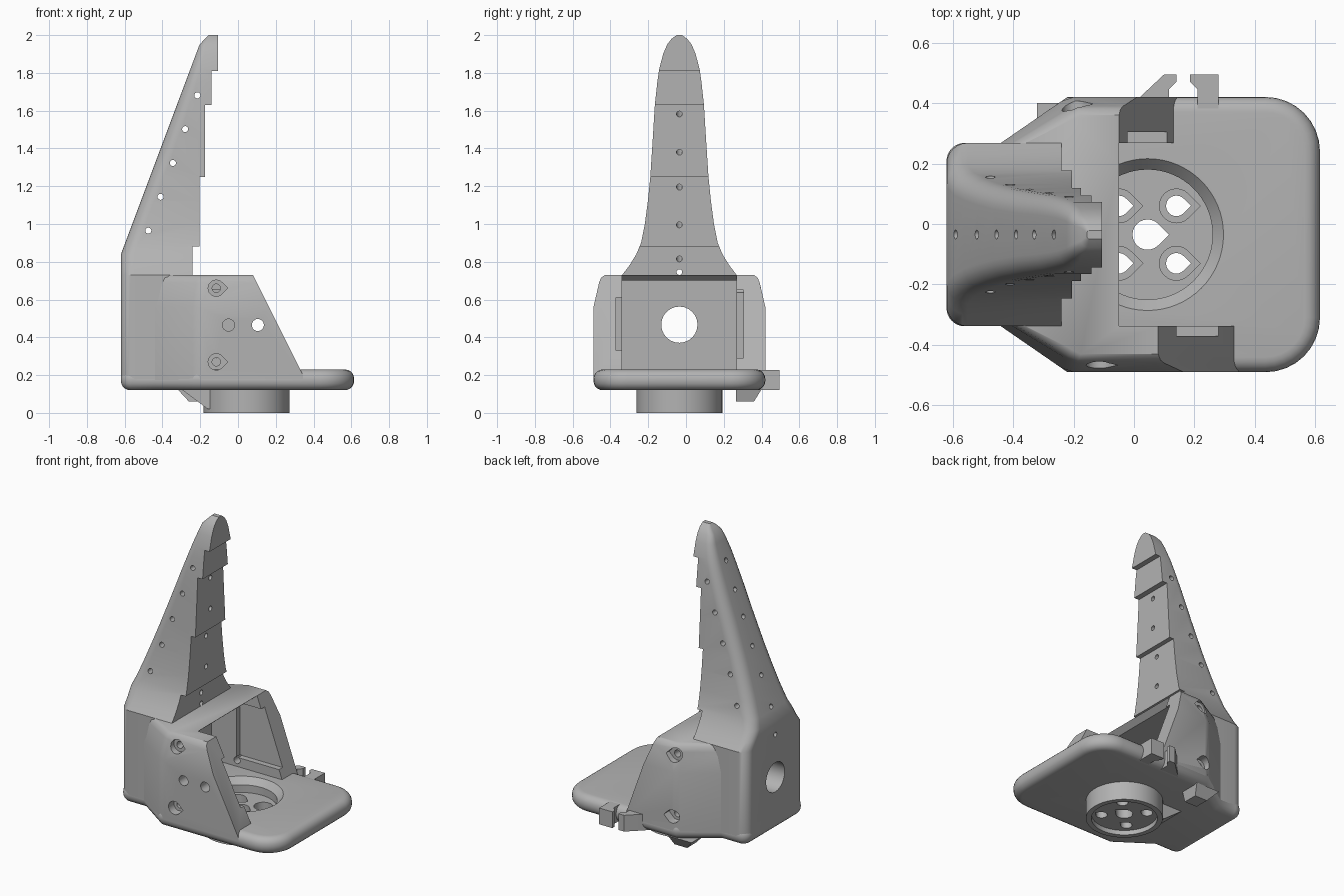
import bpy, bmesh
from math import pi, cos, sin
from mathutils import Vector, Matrix

if "Cube" in bpy.data.objects:
    bpy.data.objects.remove(bpy.data.objects["Cube"])

YC = -0.035  # symmetry plane of the bracket
grey = bpy.data.materials.new("grey plastic")
grey.use_nodes = True
grey.diffuse_color = (0.45, 0.45, 0.45, 1)
grey.node_tree.nodes["Principled BSDF"].inputs["Base Color"].default_value = (0.45, 0.45, 0.45, 1)


def finish(bm, name):
    bmesh.ops.recalc_face_normals(bm, faces=bm.faces[:])
    mesh = bpy.data.meshes.new(name)
    bm.to_mesh(mesh)
    bm.free()
    mesh.materials.append(grey)
    ob = bpy.data.objects.new(name, mesh)
    bpy.context.collection.objects.link(ob)
    return ob


def loft(name, rings):
    bm = bmesh.new()
    rows = [[bm.verts.new(p) for p in ring] for ring in rings]
    n = len(rows[0])
    for a, b in zip(rows, rows[1:]):
        for i in range(n):
            j = (i + 1) % n
            bm.faces.new((a[i], a[j], b[j], b[i]))
    bm.faces.new(rows[0][::-1])
    bm.faces.new(rows[-1])
    return finish(bm, name)


def prism(name, pts, axis, lo, hi):
    place = {"x": lambda u, v, t: (t, u, v),
             "y": lambda u, v, t: (u, t, v),
             "z": lambda u, v, t: (u, v, t)}[axis]
    return loft(name, [[place(u, v, t) for u, v in pts] for t in (lo, hi)])


def rod(name, p, q, r, r2=None):
    p, q = Vector(p), Vector(q)
    d = q - p
    m = Matrix.Translation((p + q) / 2) @ d.to_track_quat("Z", "Y").to_matrix().to_4x4()
    bm = bmesh.new()
    bmesh.ops.create_cone(bm, cap_ends=True, segments=24 if r < 0.1 else 64, radius1=r,
                          radius2=r if r2 is None else r2, depth=d.length, matrix=m)
    return finish(bm, name)


def box(name, x, y, z):
    return prism(name, [(x[0], y[0]), (x[1], y[0]), (x[1], y[1]), (x[0], y[1])], "z", *z)


def teardrop(u, v, r):
    arc = [pi / 4 + 1.5 * pi * i / 18 for i in range(19)]
    return [(u + r * 1.414, v)] + [(u + r * cos(a), v + r * sin(a)) for a in arc]


def corner(x, y, r, start, n=8):
    return [(x + r * cos(start + pi / 2 * i / n), y + r * sin(start + pi / 2 * i / n))
            for i in range(n + 1)]


def apply(ob, mod):
    bpy.context.view_layer.objects.active = ob
    bpy.ops.object.modifier_apply(modifier=mod.name)


def cut(ob, cutters):
    for c in cutters:
        m = ob.modifiers.new("cut", "BOOLEAN")
        m.operation, m.solver, m.object = "DIFFERENCE", "EXACT", c
        apply(ob, m)


# Base plate: rounded front, tapering to the narrow back column
half = corner(0.435, 0.275, 0.18, 0) + [(-0.22, 0.455), (-0.44, 0.303)] + corner(-0.56, 0.243, 0.06, pi / 2)
outline = [(x, y + YC) for x, y in half] + [(x, YC - y) for x, y in reversed(half)]
plate = prism("base_plate", outline, "z", 0.12, 0.23)
bev = plate.modifiers.new("round", "BEVEL")
bev.width, bev.segments, bev.limit_method, bev.angle_limit = 0.05, 5, "ANGLE", 1.2
apply(plate, bev)

# Side walls and roof as one shell
shell = []
for z, d in ((0.175, 0), (0.56, 0), (0.69, 0.03), (0.715, 0.04), (0.73, 0.06)):
    side = [(0.345, 0.455 - d), (-0.20 + d * 0.4, 0.455 - d), (-0.24 + d * 0.6, 0.441 - d), (-0.50 + d, 0.262)]
    shell.append([(x, YC + y, z) for x, y in side] + [(x, YC - y, z) for x, y in reversed(side)])
housing = loft("housing", shell)

# Finger tower rising from the back column
rings = []
for z, w in ((0.175, 0.303), (0.73, 0.303), (0.78, 0.265), (0.84, 0.228), (0.9, 0.203), (1.0, 0.183),
             (1.12, 0.167), (1.25, 0.154), (1.45, 0.141), (1.63, 0.13), (1.75, 0.117), (1.82, 0.107),
             (1.9, 0.086), (1.95, 0.065), (1.98, 0.042), (2.0, 0.014)):
    back = -0.62 + max(0, z - 0.84) * 0.375 + max(0, z - 1.95) * 0.6
    r = min(0.07, w * 0.5)
    arc = [(back + r + x, w - r + y) for x, y in corner(0, 0, r, pi / 2, 6)]
    pts = [(-0.105, w)] + arc
    rings.append([(x, YC + y, z) for x, y in pts] + [(x, YC - y, z) for x, y in reversed(pts)])
tower = loft("finger_tower", rings)

# Bottom boss, arm and small struts
boss = rod("bottom_boss", (0.045, YC, 0), (0.045, YC, 0.2), 0.227)
prism("boss_arm", [(-0.3, 0.125), (-0.16, 0.02), (-0.04, 0.02), (-0.04, 0.125)], "y", YC - 0.12, YC + 0.12)
loft("under_strut", [[(-0.32, 0.265, 0.125), (-0.15, 0.265, 0.125), (-0.15, 0.40, 0.125), (-0.32, 0.40, 0.125)],
                     [(-0.26, 0.265, 0.06), (-0.17, 0.265, 0.06), (-0.17, 0.36, 0.06), (-0.26, 0.36, 0.06)]])

# Cable clip on the back edge
prism("clip_left", [(0.21, 0.38), (0.21, 0.445), (0.185, 0.47), (0.185, 0.495), (0.28, 0.495), (0.28, 0.38)],
      "z", 0.122, 0.228)
prism("clip_right", [(-0.02, 0.38), (0.02, 0.42), (0.10, 0.495), (0.14, 0.495), (0.14, 0.47), (0.115, 0.445),
                     (0.115, 0.38)], "z", 0.122, 0.228)

# Cavity, sloped wall fronts and wall slots
cavity = prism("cavity_cutter", [(-0.38, 0.1), (0.6, 0.1), (0.6, 0.8), (-0.05, 0.8), (-0.05, 0.73),
                                 (-0.085, 0.70), (-0.38, 0.70)], "y", YC - 0.303, YC + 0.303)
cutters = [cavity]
for a, b, lo, hi in ((0.08, 0.33, -0.6, -0.25), (-0.05, 0.13, 0.2, 0.6)):
    run = b - a
    slope = [(a - run * 0.14, 0.8), (b + run * 0.26, 0.1), (0.7, 0.1), (0.7, 0.8)]
    cutters.append(prism("slope_cutter", slope, "y", lo, hi))
cutters.append(box("slot_cutter", (-0.2, 0.5), (0.2, 0.305), (0.29, 0.65)))
cutters.append(box("slot_cutter", (-0.2, 0.5), (-0.37, -0.3), (0.33, 0.61)))

# Bolt holes through the side walls
for x, outer, inner, sign in ((-0.115, -0.49, -0.3, -1), (-0.195, 0.42, 0.2, 1)):
    for z in (0.27, 0.66):
        lo, hi = sorted((outer - sign * 0.055, outer + sign * 0.1))
        cutters.append(prism("bolt_cutter", teardrop(x, z, 0.043), "y", lo, hi))
        cutters.append(rod("bolt_cutter", (x, outer + sign * 0.1, z), (x, inner, z), 0.022))
for x in (-0.05, 0.105):
    cutters.append(rod("hole_cutter", (x, -0.6, 0.465), (x, -0.3, 0.465), 0.032))
cut(housing, cutters)

# Stepped gripping face, shaft hole and thread holes in the tower
steps = prism("step_cutter", [(-0.24, 0.05), (-0.24, 0.88), (-0.205, 0.88), (-0.205, 1.25), (-0.175, 1.25),
                              (-0.175, 1.63), (-0.14, 1.63), (-0.14, 1.81), (0.2, 1.81), (0.2, 0.05)],
              "y", -0.6, 0.6)
shaft = rod("shaft_cutter", (-0.8, YC, 0.467), (-0.2, YC, 0.467), 0.096)
holes = [rod("thread_cutter", (-0.8, YC, 0.745), (0, YC, 0.745), 0.015)]
for i in range(5):
    x, z = -0.475 + 0.065 * i, 0.965 + 0.179 * i
    holes.append(rod("thread_cutter", (x, -0.5, z), (x, 0.5, z), 0.016))
for zf, xb in ((0.80, -0.59), (0.99, -0.52), (1.19, -0.455), (1.385, -0.39), (1.585, -0.33), (1.715, -0.265)):
    zb = 0.84 + (xb + 0.62) / 0.375
    a, b = Vector((-0.19, YC, zf)), Vector((xb, YC, zb))
    holes.append(rod("thread_cutter", a + (a - b) * 0.4, b + (b - a) * 0.2, 0.015))
cut(tower, [cavity, steps, shaft] + holes)
cut(housing, [shaft])

# Round recess in the plate with teardrop screw holes
recess = [rod("recess_cutter", (0.045, YC, 0.19), (0.045, YC, 0.24), 0.215, 0.26),
          rod("recess_cutter", (0.045, YC, 0.14), (0.045, YC, 0.2), 0.215)]
recess.append(prism("screw_cutter", teardrop(0.045, YC, 0.05), "z", -0.1, 0.3))
for sx in (-1, 1):
    for sy in (-1, 1):
        x, y = 0.045 + sx * 0.095, YC + sy * 0.095
        recess.append(prism("screw_cutter", teardrop(x, y, 0.056), "z", 0.09, 0.2))
        recess.append(prism("screw_cutter", teardrop(x, y, 0.034), "z", -0.1, 0.3))
cut(plate, recess)
under = rod("under_cutter", (0.045, YC, -0.05), (0.045, YC, 0.03), 0.195)
arm = bpy.data.objects["boss_arm"]
cut(boss, recess + [under])
cut(arm, recess + [under])

# Remove helpers and shade the parts
for ob in [o for o in bpy.data.objects if "_cutter" in o.name]:
    bpy.data.objects.remove(ob)
bpy.ops.object.select_all(action="DESELECT")
for ob in bpy.context.collection.objects:
    if ob.type == "MESH":
        ob.select_set(True)
        bpy.context.view_layer.objects.active = ob
bpy.ops.object.shade_smooth_by_angle(angle=0.6)
